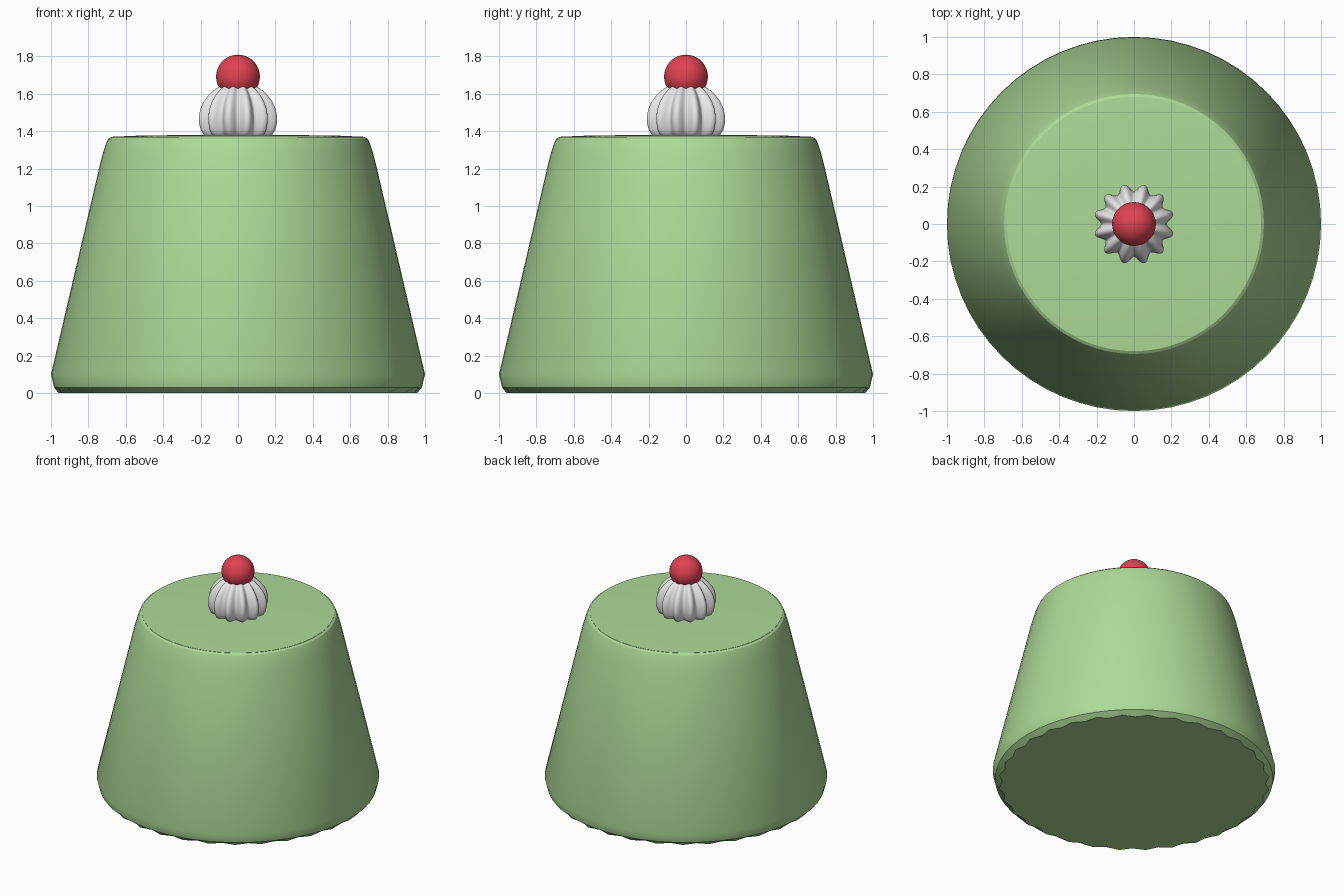
import bpy, math

if "Cube" in bpy.data.objects:
    bpy.data.objects.remove(bpy.data.objects["Cube"])


def material(name, rgb):
    m = bpy.data.materials.new(name)
    m.diffuse_color = (*rgb, 1)
    m.use_nodes = True
    m.node_tree.nodes["Principled BSDF"].inputs["Base Color"].default_value = m.diffuse_color
    return m


def lathe(name, profile, segs, mat, radius_rule=None, angle=30):
    """Stack rings of (radius, z); the first and last rings are capped."""
    verts, faces = [], []
    for i, (r, z) in enumerate(profile):
        for s in range(segs):
            a = 2 * math.pi * s / segs
            rr = radius_rule(r, i, s, a) if radius_rule else r
            verts.append((rr * math.cos(a), rr * math.sin(a), z))
    for i in range(len(profile) - 1):
        for s in range(segs):
            t = (s + 1) % segs
            faces.append((i * segs + s, i * segs + t,
                          (i + 1) * segs + t, (i + 1) * segs + s))
    top = (len(profile) - 1) * segs
    faces.append(tuple(reversed(range(segs))))
    faces.append(tuple(range(top, top + segs)))
    me = bpy.data.meshes.new(name)
    me.from_pydata(verts, [], faces)
    me.materials.append(mat)
    ob = bpy.data.objects.new(name, me)
    bpy.context.collection.objects.link(ob)
    bpy.ops.object.select_all(action='DESELECT')
    ob.select_set(True)
    bpy.context.view_layer.objects.active = ob
    bpy.ops.object.shade_smooth_by_angle(angle=math.radians(angle))
    return ob


green = material("soft_green", (0.42, 0.70, 0.31))
white = material("cream_white", (0.80, 0.80, 0.80))
red = material("cherry_red", (0.74, 0.055, 0.085))

# Tapered cake body with a slightly scalloped bottom rim
body = [(0.945, 0.0), (0.983, 0.03), (1.0, 0.10), (0.735, 1.235),
        (0.72, 1.29), (0.705, 1.335), (0.695, 1.358), (0.68, 1.368)]
lathe("cake_body", body, 64, green,
      lambda r, i, s, a: r + (0.014 * (-1) ** s if i == 0 else 0))

# Thin icing disc on the top
lathe("icing_top", [(0.68, 1.36), (0.68, 1.370), (0.50, 1.378), (0.02, 1.380)],
      64, green)

# Piped cream swirl with twelve lobes
cream = [(0.165, 1.37), (0.188, 1.385), (0.203, 1.41), (0.212, 1.45),
         (0.212, 1.48), (0.204, 1.52), (0.185, 1.56), (0.158, 1.595),
         (0.125, 1.625), (0.09, 1.645)]
lathe("cream_swirl", cream, 144, white,
      lambda r, i, s, a: r * (1.02 - 0.19 * abs(math.cos(6 * a)) ** 2.2), angle=50)

# Cherry
bpy.ops.mesh.primitive_uv_sphere_add(segments=48, ring_count=24, radius=0.117,
                                     location=(0, 0, 1.692))
cherry = bpy.context.object
cherry.name = "cherry"
cherry.data.materials.append(red)
bpy.ops.object.shade_smooth()
